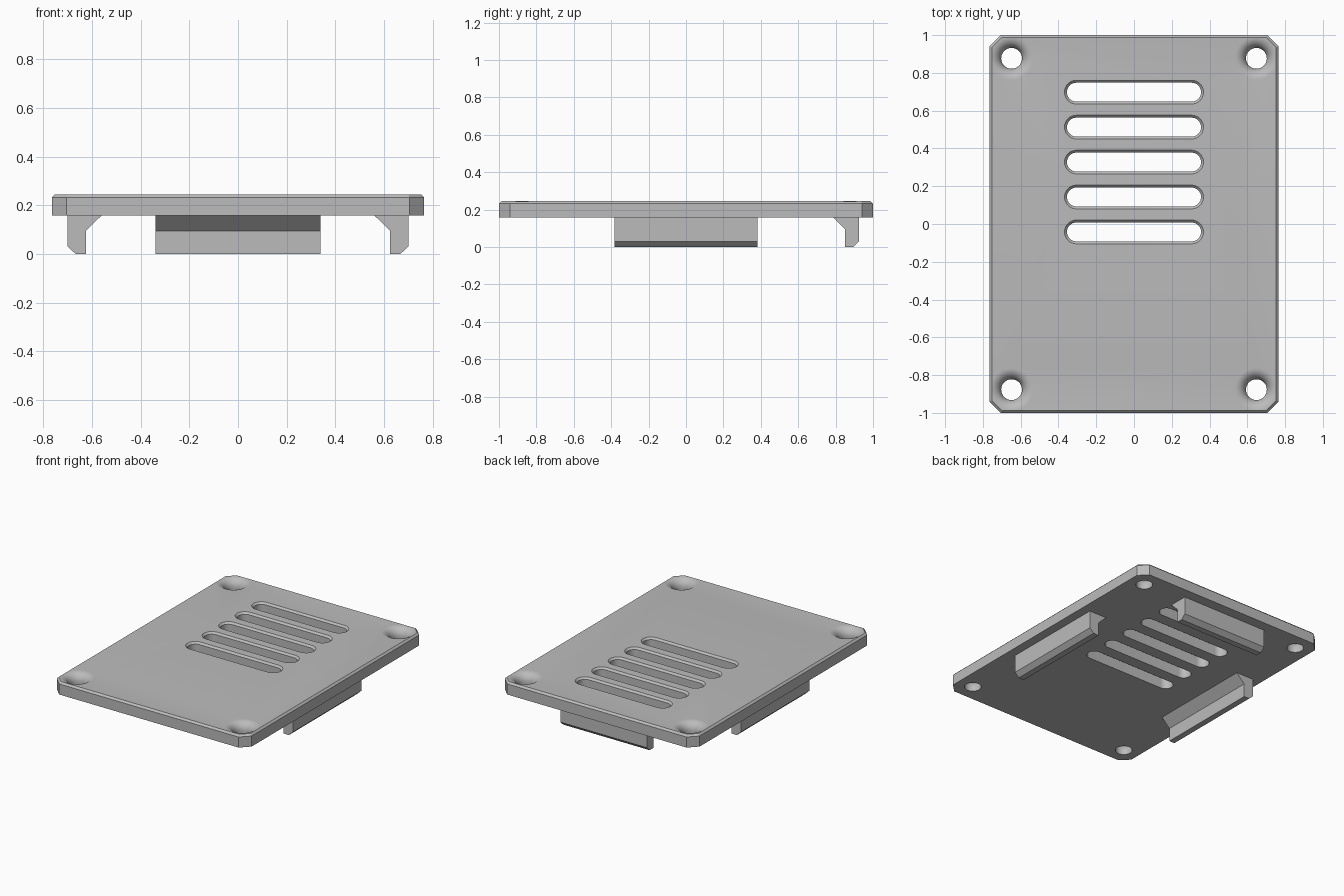
import bpy
import bmesh
from math import pi, sin, cos, radians

cube = bpy.data.objects.get("Cube")
if cube:
    bpy.data.objects.remove(cube, do_unlink=True)

HALF_X, HALF_Y, CORNER, BEVEL = 0.765, 1.0, 0.06, 0.013
BOTTOM, TOP = 0.157, 0.245

grey = bpy.data.materials.new("plain_grey")
grey.use_nodes = True
grey.diffuse_color = (0.5, 0.5, 0.5, 1)
grey.node_tree.nodes["Principled BSDF"].inputs["Base Color"].default_value = (0.5, 0.5, 0.5, 1)


def loft(bm, rings):
    """Skin a stack of equal-length point rings and cap both ends."""
    rows = [[bm.verts.new(p) for p in ring] for ring in rings]
    for a, b in zip(rows, rows[1:]):
        for i in range(len(a)):
            j = (i + 1) % len(a)
            bm.faces.new((a[i], a[j], b[j], b[i]))
    bm.faces.new(rows[0][::-1])
    bm.faces.new(rows[-1])


def finish(bm, name):
    bmesh.ops.recalc_face_normals(bm, faces=bm.faces)
    mesh = bpy.data.meshes.new(name)
    bm.to_mesh(mesh)
    bm.free()
    mesh.materials.append(grey)
    obj = bpy.data.objects.new(name, mesh)
    bpy.context.collection.objects.link(obj)
    return obj


def plate_ring(inset, z):
    x, y, c = HALF_X - inset, HALF_Y - inset, CORNER - inset * 0.59
    pts = [(x, y - c), (x - c, y), (c - x, y), (-x, y - c),
           (-x, c - y), (c - x, -y), (x - c, -y), (x, c - y)]
    return [(px, py, z) for px, py in pts]


def slot_ring(y, r, z, half=0.305, n=16):
    """Stadium outline: two half circles joined by straight sides."""
    pts = []
    for side, start in ((half, -pi / 2), (-half, pi / 2)):
        for i in range(n + 1):
            a = start + pi * i / n
            pts.append((side + r * cos(a), y + r * sin(a), z))
    return pts


def circle(x, y, r, z, n=48):
    return [(x + r * cos(2 * pi * i / n), y + r * sin(2 * pi * i / n), z) for i in range(n)]


# Cover plate with clipped corners and a bevelled top edge
bm = bmesh.new()
loft(bm, [plate_ring(0, BOTTOM), plate_ring(0, TOP - BEVEL), plate_ring(BEVEL, TOP)])
plate = finish(bm, "cover_plate")

# Cutter: five vent slots and four screw holes with rounded flares
bm = bmesh.new()
for k in range(5):
    y = 0.698 - 0.185 * k
    loft(bm, [slot_ring(y, 0.05, BOTTOM - 0.1), slot_ring(y, 0.05, TOP - BEVEL),
              slot_ring(y, 0.05 + BEVEL, TOP), slot_ring(y, 0.05 + BEVEL, TOP + 0.1)])
HOLE, FLARE = 0.055, 0.06
for x in (-0.648, 0.648):
    for y in (-0.877, 0.877):
        rings = [circle(x, y, HOLE, BOTTOM - 0.1)]
        for i in range(11):
            t = pi / 2 * i / 10
            rings.append(circle(x, y, HOLE + FLARE * (1 - cos(t)), TOP - FLARE * (1 - sin(t))))
        rings.append(circle(x, y, HOLE + FLARE, TOP + 0.1))
        loft(bm, rings)
cutter = finish(bm, "hole_cutter")
cutter.hide_render = True

cut = plate.modifiers.new("holes", 'BOOLEAN')
cut.operation = 'DIFFERENCE'
cut.solver = 'EXACT'
cut.object = cutter
bpy.ops.object.select_all(action='DESELECT')
bpy.context.view_layer.objects.active = plate
plate.select_set(True)
bpy.ops.object.modifier_apply(modifier=cut.name)
bpy.data.objects.remove(cutter, do_unlink=True)
bpy.ops.object.shade_smooth_by_angle(angle=radians(30))

# Retaining clips: (outward distance, height) profile with gusset and lead-in
CLIP = [(0.0, BOTTOM + 0.01), (0.0, 0.03), (-0.032, 0.0), (-0.075, 0.0),
        (-0.075, 0.095), (-0.138, BOTTOM), (-0.138, BOTTOM + 0.01)]


def clip(name, outer, half, place):
    bm = bmesh.new()
    loft(bm, [[place(outer + d, s, z) for d, z in CLIP] for s in (-half, half)])
    finish(bm, name)


clip("left_clip", 0.7, 0.383, lambda d, s, z: (d, s, z))
clip("right_clip", 0.7, 0.383, lambda d, s, z: (-d, s, z))
clip("back_clip", 0.925, 0.34, lambda d, s, z: (s, d, z))
